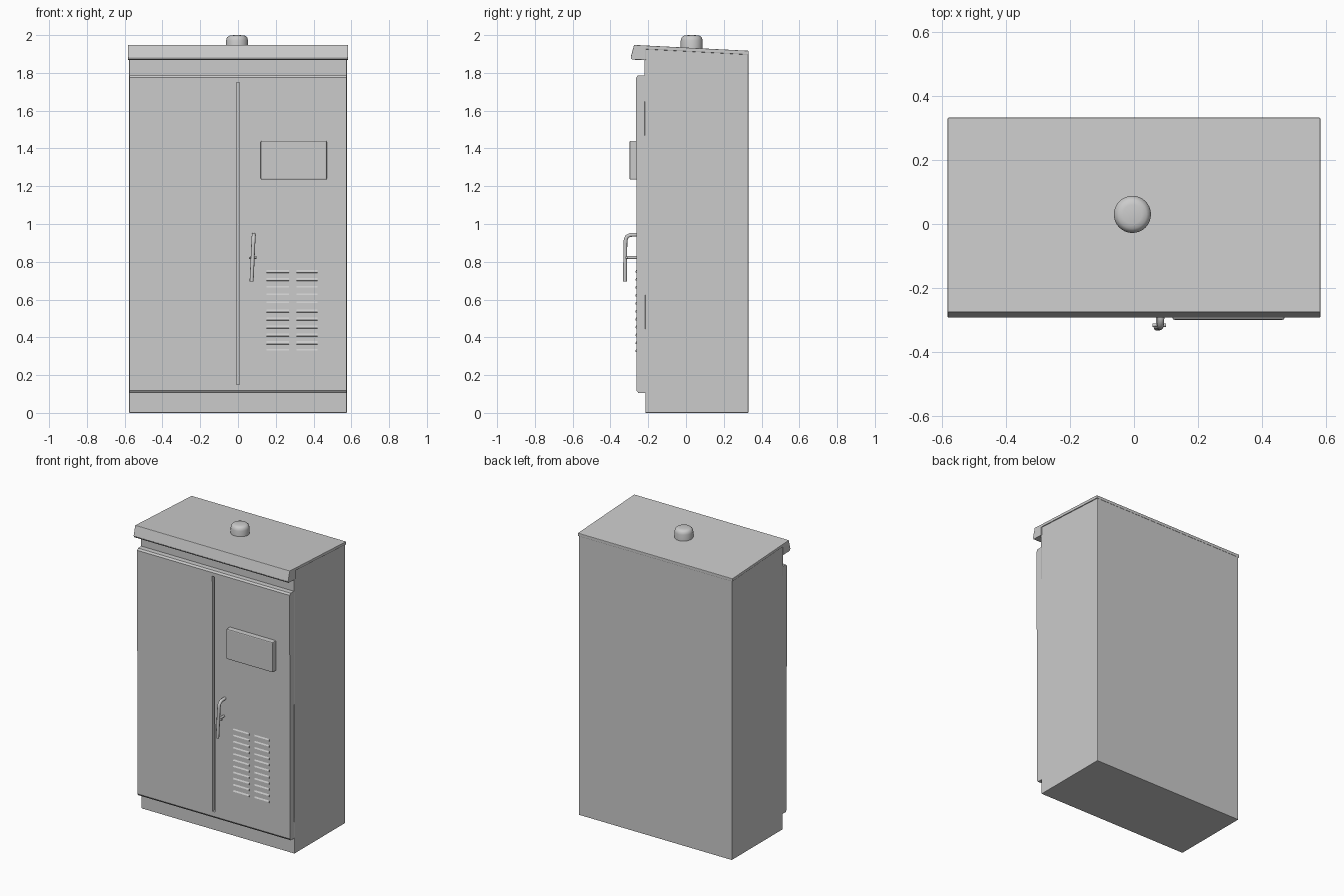
import bpy, bmesh, math
from mathutils import Vector

if "Cube" in bpy.data.objects:
    bpy.data.objects.remove(bpy.data.objects["Cube"])


def finish(name, bm, bevel=0.0, smooth=False):
    bmesh.ops.recalc_face_normals(bm, faces=bm.faces[:])
    mesh = bpy.data.meshes.new(name)
    bm.to_mesh(mesh)
    bm.free()
    ob = bpy.data.objects.new(name, mesh)
    bpy.context.collection.objects.link(ob)
    if bevel:
        mod = ob.modifiers.new("Bevel", 'BEVEL')
        mod.width, mod.segments = bevel, 2
    if smooth:
        bpy.ops.object.select_all(action='DESELECT')
        ob.select_set(True)
        bpy.context.view_layer.objects.active = ob
        bpy.ops.object.shade_smooth_by_angle(angle=math.radians(40))
    return ob


def extrude_x(name, profile, x0, x1, bevel=0.0):
    """Extrude a (y, z) outline from x0 to x1."""
    bm = bmesh.new()
    face = bm.faces.new([bm.verts.new((x0, y, z)) for y, z in profile])
    new = bmesh.ops.extrude_face_region(bm, geom=[face])["geom"]
    verts = [v for v in new if isinstance(v, bmesh.types.BMVert)]
    bmesh.ops.translate(bm, verts=verts, vec=(x1 - x0, 0, 0))
    return finish(name, bm, bevel)


def box(name, x, y, z, bevel=0.0):
    prof = [(y[0], z[0]), (y[1], z[0]), (y[1], z[1]), (y[0], z[1])]
    return extrude_x(name, prof, x[0], x[1], bevel)


def tube(name, pts, radius):
    cu = bpy.data.curves.new(name, 'CURVE')
    cu.dimensions = '3D'
    cu.bevel_depth, cu.bevel_resolution, cu.use_fill_caps = radius, 3, True
    sp = cu.splines.new('POLY')
    sp.points.add(len(pts) - 1)
    for p, co in zip(sp.points, pts):
        p.co = (*co, 1)
    ob = bpy.data.objects.new(name, cu)
    bpy.context.collection.objects.link(ob)
    return ob


# Cabinet body: recessed plinth and header, sloped top
extrude_x("cabinet_body", [(-0.215, 0), (0.33, 0), (0.33, 1.91), (-0.22, 1.935)],
          -0.576, 0.576, 0.003)

# Sloped roof with an overhanging front lip
extrude_x("roof", [(0.332, 1.896), (0.332, 1.917), (-0.275, 1.948), (-0.293, 1.882),
                   (-0.286, 1.87), (-0.212, 1.868), (-0.212, 1.925)],
          -0.582, 0.582, 0.003)

# Door slab with a shallow vertical slot between the two leaves
door = extrude_x("double_door", [(-0.20, 0.105), (-0.252, 0.105), (-0.262, 0.118),
                                 (-0.264, 1.775), (-0.255, 1.787), (-0.20, 1.787)],
                 -0.574, 0.574)
slot = box("door_slot_cutter", (-0.009, 0.009), (-0.30, -0.238), (0.15, 1.75))
slot.hide_render = True
slot.hide_set(True)
cut = door.modifiers.new("Slot", 'BOOLEAN')
cut.operation, cut.solver, cut.object = 'DIFFERENCE', 'EXACT', slot

# Display panel on the right leaf
box("display_panel", (0.12, 0.47), (-0.299, -0.25), (1.235, 1.44), 0.006)

# Shallow ventilation louvres in two columns
for col, (x0, x1) in enumerate([(0.15, 0.27), (0.31, 0.42)]):
    for row in range(11):
        z = 0.32 + row * 0.042
        extrude_x(f"vent_louvre_{col}_{row}",
                  [(-0.258, z), (-0.268, z + 0.003), (-0.268, z + 0.009), (-0.258, z + 0.024)],
                  x0, x1)

# Door handle: bent bar, standoff and cross pin
tube("handle_bar", [(0.084, -0.25, 0.944), (0.084, -0.295, 0.942), (0.083, -0.311, 0.935),
                    (0.082, -0.319, 0.92), (0.081, -0.321, 0.90), (0.072, -0.323, 0.695)], 0.0105)
tube("handle_standoff", [(0.077, -0.25, 0.822), (0.077, -0.321, 0.822)], 0.008)
tube("handle_cross_pin", [(0.058, -0.316, 0.82), (0.10, -0.316, 0.822)], 0.006)

# Round beacon on the roof, turned from a profile
bm = bmesh.new()
outline = [(0, 1.92), (0.058, 1.92), (0.058, 1.972), (0.054, 1.987), (0.044, 1.996),
           (0.03, 1.999), (0, 2.0)]
verts = [bm.verts.new((r, 0, z)) for r, z in outline]
edges = [bm.edges.new(pair) for pair in zip(verts, verts[1:])]
bmesh.ops.spin(bm, geom=verts + edges, cent=(0, 0, 0), axis=(0, 0, 1),
               angle=2 * math.pi, steps=32)
bmesh.ops.remove_doubles(bm, verts=bm.verts[:], dist=0.0001)
bmesh.ops.translate(bm, verts=bm.verts[:], vec=Vector((-0.005, 0.03, 0)))
finish("roof_beacon", bm, smooth=True)
